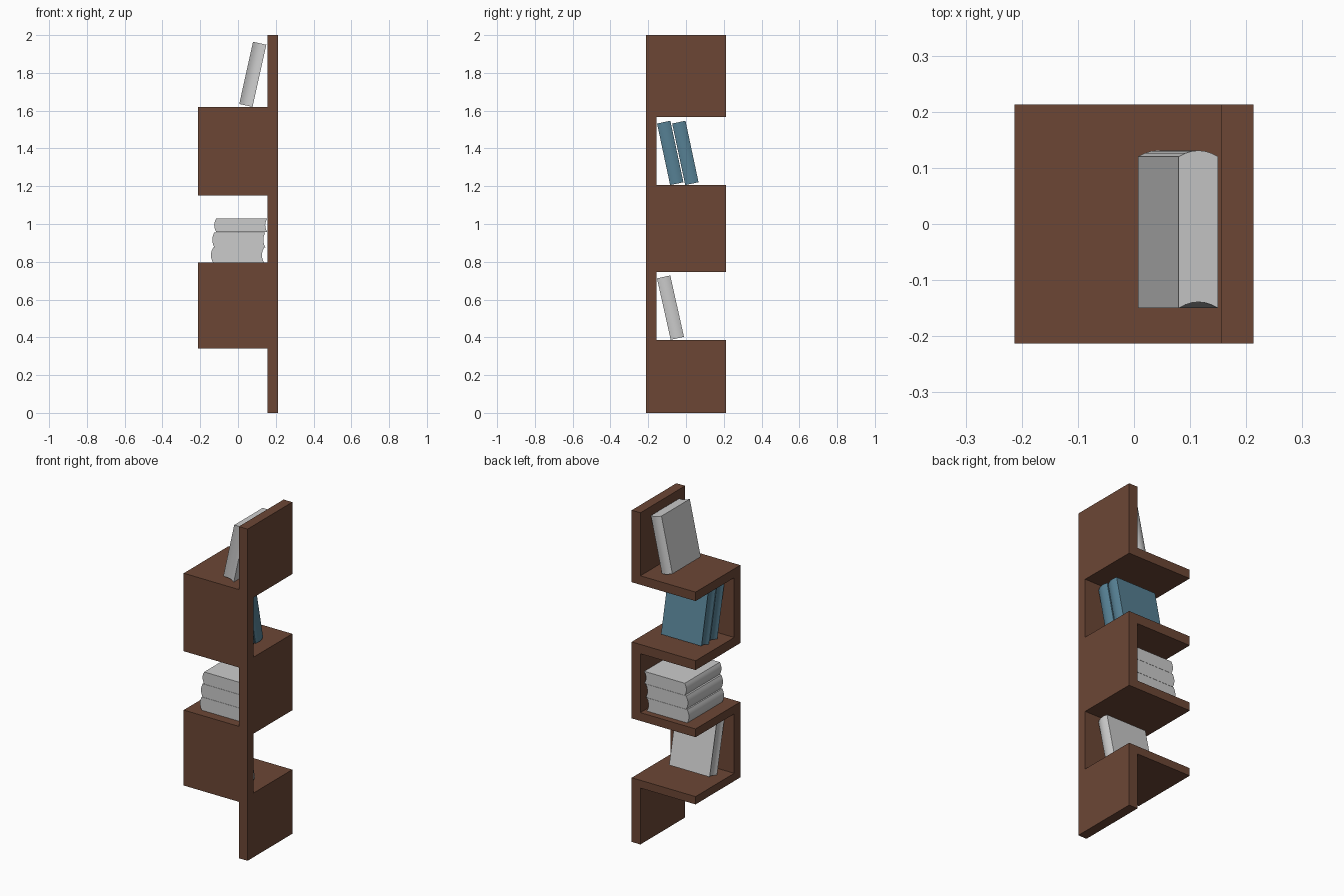
import bpy, bmesh, math
from mathutils import Matrix, Vector

if "Cube" in bpy.data.objects:
    bpy.data.objects.remove(bpy.data.objects["Cube"])

H = 0.213          # half width of the shelf
W = 0.155          # inner face of the upright panels


def material(name, color):
    m = bpy.data.materials.new(name)
    m.diffuse_color = color
    m.use_nodes = True
    m.node_tree.nodes["Principled BSDF"].inputs["Base Color"].default_value = m.diffuse_color
    return m


wood = material("brown_wood", (0.15, 0.062, 0.036, 1))
blue = material("blue_cover", (0.095, 0.22, 0.30, 1))


def finish(name, bm, mat):
    bmesh.ops.recalc_face_normals(bm, faces=bm.faces)
    me = bpy.data.meshes.new(name)
    bm.to_mesh(me)
    bm.free()
    ob = bpy.data.objects.new(name, me)
    bpy.context.collection.objects.link(ob)
    if mat:
        me.materials.append(mat)
    return ob


def box(name, lo, hi):
    lo, hi = Vector(lo), Vector(hi)
    bm = bmesh.new()
    bmesh.ops.create_cube(bm, size=1, matrix=Matrix.Translation((lo + hi) / 2)
                          @ Matrix.Diagonal((*(hi - lo), 1)))
    return finish(name, bm, wood)


def book(name, matrix, mat=None, thick=0.072, depth=0.27, height=0.337, bulge=0.011, n=6):
    """Hollow fore edge at local y=0, rounded spine at y=depth, thickness x=-thick..0."""
    arc = [(-thick * i / n, bulge * (1 - (2 * i / n - 1) ** 2)) for i in range(n + 1)]
    outline = arc + [(x, y + depth) for x, y in reversed(arc)]
    bm = bmesh.new()
    base = bm.faces.new([bm.verts.new((x, y, 0)) for x, y in outline])
    top = bmesh.ops.extrude_face_region(bm, geom=[base])["geom"]
    bmesh.ops.translate(bm, vec=(0, 0, height),
                        verts=[g for g in top if isinstance(g, bmesh.types.BMVert)])
    bm.transform(matrix)
    ob = finish(name, bm, mat)
    bpy.context.view_layer.objects.active = ob
    ob.select_set(True)
    bpy.ops.object.shade_smooth_by_angle(angle=math.radians(35))
    ob.select_set(False)


def lean(pos, turn, tilt):
    return (Matrix.Translation(pos) @ Matrix.Rotation(math.radians(turn), 4, 'Z')
            @ Matrix.Rotation(math.radians(tilt), 4, 'Y'))


# square shelf boards
boards = [(0.34, 0.387), (0.745, 0.795), (1.15, 1.206), (1.566, 1.62)]
for i, (z0, z1) in enumerate(boards):
    box(f"shelf_board_{i + 1}", (-H, -H, z0), (H, H, z1))

# uprights alternate between the side and the front
edges = [0] + [z for b in boards for z in b] + [2]
for i in range(5):
    z0, z1 = edges[2 * i], edges[2 * i + 1]
    if i % 2 == 0:
        box(f"side_upright_{i + 1}", (W, -H, z0), (H, H, z1))
    else:
        box(f"front_upright_{i + 1}", (-H, -H, z0), (H, -W, z1))

# leaning books
book("top_leaning_book", lean((0.077, -0.15, 1.62), 0, 12.5))
for i in range(2):
    book(f"blue_book_{i + 1}", lean((-0.15, -0.084 + 0.08 * i, 1.206), -90, 12), blue, height=0.333)
book("low_leaning_book", lean((-0.15, -0.081, 0.387), -90, 12.6), height=0.333)

# flat stack, spines toward -x
flat = Matrix(((0, -1, 0, 0), (0, 0, -1, 0), (1, 0, 0, 0), (0, 0, 0, 1)))
stack = [(0.138, 0.795, 0.875), (0.145, 0.876, 0.956), (0.155, 0.957, 1.03)]
for i, (x, z0, z1) in enumerate(stack):
    book(f"stacked_book_{i + 1}", Matrix.Translation((x, 0.176, z1)) @ flat,
         thick=z1 - z0, height=0.334)
